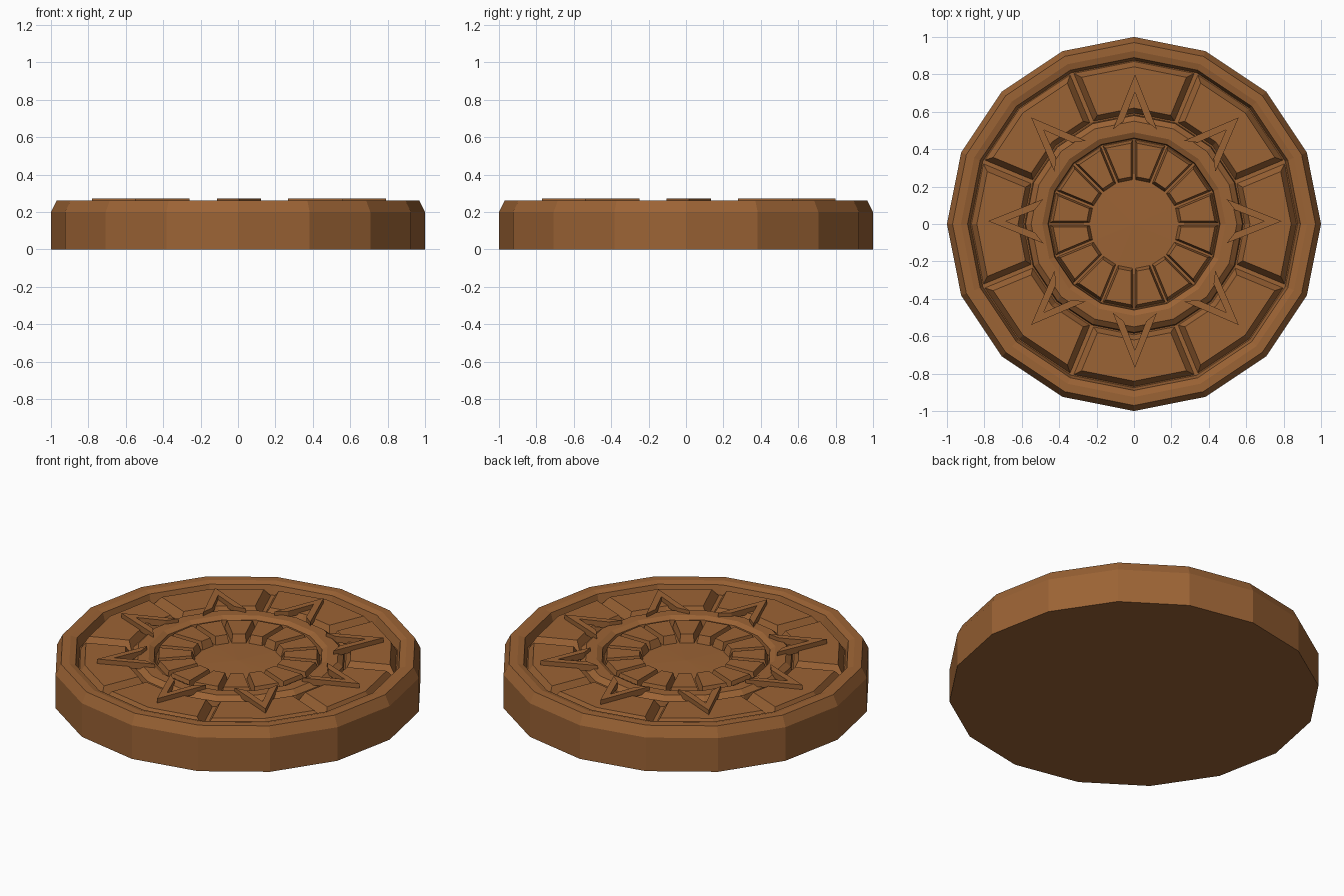
import bpy, bmesh
from math import sin, cos, pi, radians
from mathutils import Vector

if "Cube" in bpy.data.objects:
    bpy.data.objects.remove(bpy.data.objects["Cube"])

wood = bpy.data.materials.new("brown_wood")
wood.diffuse_color = (0.33, 0.125, 0.035, 1)
wood.use_nodes = True
wood.node_tree.nodes["Principled BSDF"].inputs["Base Color"].default_value = wood.diffuse_color
STEP = 2 * pi / 16


def finish(bm, name):
    bmesh.ops.recalc_face_normals(bm, faces=bm.faces)
    me = bpy.data.meshes.new(name)
    bm.to_mesh(me)
    bm.free()
    me.materials.append(wood)
    ob = bpy.data.objects.new(name, me)
    bpy.context.collection.objects.link(ob)
    return ob


def loft(bm, low, high):
    # closed block between two matching outlines
    a = [bm.verts.new(p) for p in low]
    b = [bm.verts.new(p) for p in high]
    n = len(a)
    bm.faces.new(a[::-1])
    bm.faces.new(b)
    for i in range(n):
        j = (i + 1) % n
        bm.faces.new((a[i], a[j], b[j], b[i]))


def disc(name, profile):
    # 16-sided turned shape, first and last profile points on the axis
    bm = bmesh.new()
    rings = []
    for r, z in profile:
        if r == 0:
            rings.append([bm.verts.new((0, 0, z))] * 16)
        else:
            rings.append([bm.verts.new((r * cos(i * STEP), r * sin(i * STEP), z)) for i in range(16)])
    for a, b in zip(rings, rings[1:]):
        for i in range(16):
            j = (i + 1) % 16
            vs = list(dict.fromkeys((a[i], a[j], b[j], b[i])))
            bm.faces.new(vs)
    return finish(bm, name)


def panel_outline(r_in, r_out, start, count, gap, z):
    # polygon arc band, its two straight sides set back parallel to the spokes
    pts = []
    for r, order in ((r_out, range(count + 1)), (r_in, range(count, -1, -1))):
        for k in order:
            a = start + k * STEP
            p = Vector((r * cos(a), r * sin(a), z))
            if k in (0, count):
                toward = a + (STEP if k == 0 else -STEP)
                q = Vector((r * cos(toward), r * sin(toward), z))
                p += (q - p).normalized() * gap
            pts.append(p)
    return pts


# Body with rim, sunken floor and raised middle ring
disc("body", [(0, 0), (1, 0), (1, .20), (.97, .26), (.925, .26), (.89, .25), (.875, .195),
              (.585, .195), (.58, .225), (.55, .25), (.49, .25), (.46, .235), (.455, .195), (0, .205)])

# Eight outer panels separated by grooves
bm = bmesh.new()
for i in range(8):
    s = (2 * i - 1) * STEP
    loft(bm, panel_outline(.59, .872, s, 2, .008, .19), panel_outline(.62, .84, s, 2, .042, .245))
finish(bm, "outer_panels")

# Sixteen inner panels around the sunken centre
bm = bmesh.new()
for i in range(16):
    s = i * STEP
    loft(bm, panel_outline(.235, .452, s, 1, .005, .19), panel_outline(.255, .435, s, 1, .016, .245))
finish(bm, "inner_panels")

# Eight chevron points laid over the ring and panels
chevron = [(.785, 0), (.49, .118), (.535, .06), (.69, 0), (.535, -.06), (.49, -.118)]
bm = bmesh.new()
for i in range(8):
    a = radians(45 * i)
    out = [[Vector((x * cos(a) - y * sin(a) + .005, x * sin(a) + y * cos(a) + .015, z))
            for x, y in chevron] for z in (.235, .272)]
    # two legs per chevron, sharing the centre line
    for idx in ((0, 1, 2, 3), (0, 3, 4, 5)):
        loft(bm, [out[0][k] for k in idx], [out[1][k] for k in idx])
bmesh.ops.remove_doubles(bm, verts=bm.verts, dist=1e-5)
inner = [f for f in bm.faces if all(len(e.link_faces) > 2 for e in f.edges if abs(e.verts[0].co.z - e.verts[1].co.z) > .01)
         and f.calc_center_median().z < .26 and abs(f.normal.z) < .5]
bmesh.ops.delete(bm, geom=inner, context='FACES_ONLY')
finish(bm, "chevron_points")
